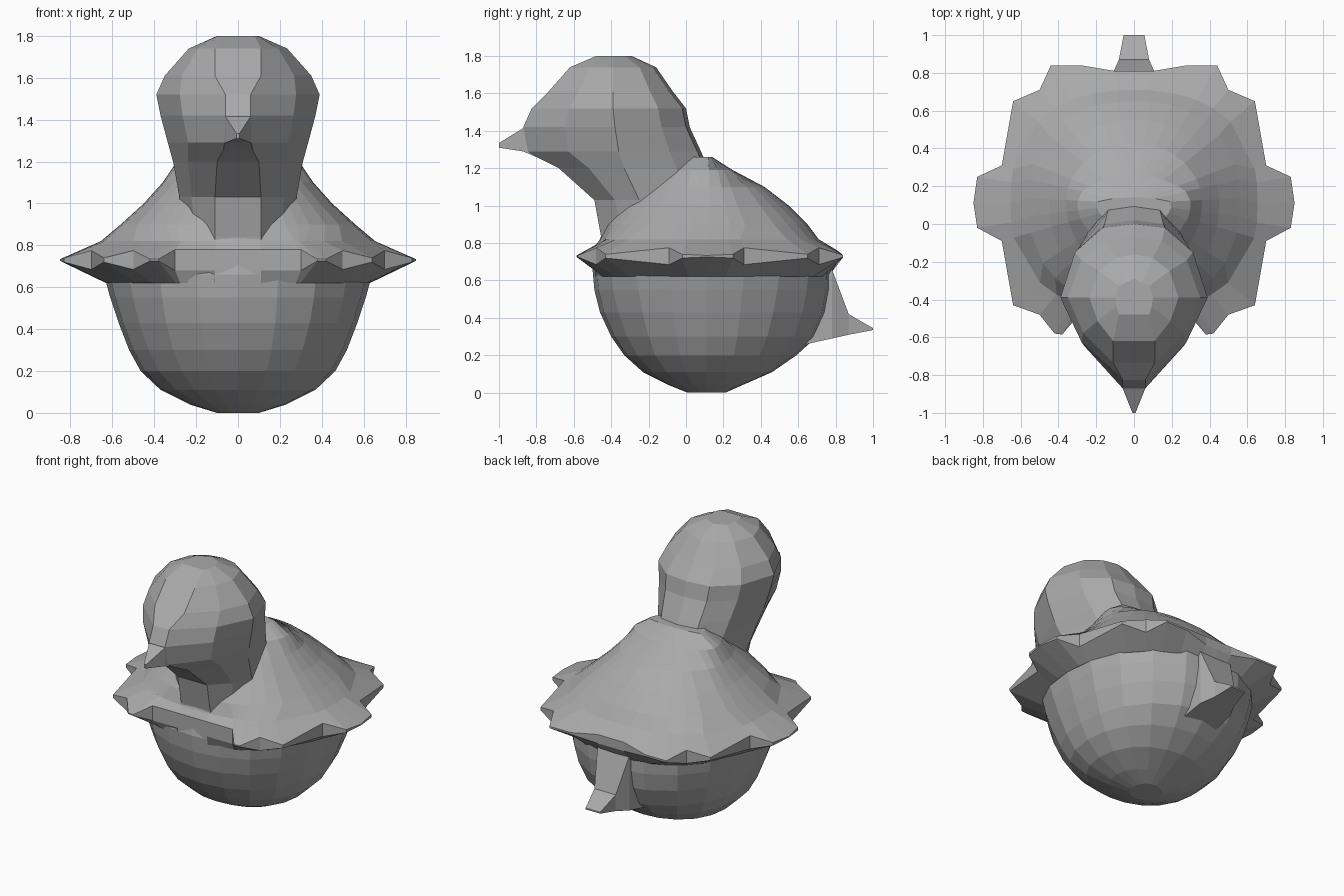
import bpy, bmesh, math

if "Cube" in bpy.data.objects:
    bpy.data.objects.remove(bpy.data.objects["Cube"])

mat = bpy.data.materials.new("plain grey")
mat.diffuse_color = (0.40, 0.40, 0.40, 1)
mat.use_nodes = True
mat.node_tree.nodes["Principled BSDF"].inputs["Base Color"].default_value = mat.diffuse_color


def loft(name, rings):
    """Skin closed rings of equal point count, cap both ends, flat faces."""
    bm = bmesh.new()
    vs = [[bm.verts.new(p) for p in ring] for ring in rings]
    n = len(vs[0])
    for a, b in zip(vs, vs[1:]):
        for i in range(n):
            j = (i + 1) % n
            bm.faces.new((a[i], a[j], b[j], b[i]))
    bm.faces.new(vs[0][::-1])
    bm.faces.new(vs[-1])
    bmesh.ops.remove_doubles(bm, verts=bm.verts[:], dist=0.0005)
    bmesh.ops.recalc_face_normals(bm, faces=bm.faces[:])
    me = bpy.data.meshes.new(name)
    bm.to_mesh(me)
    bm.free()
    me.materials.append(mat)
    ob = bpy.data.objects.new(name, me)
    bpy.context.collection.objects.link(ob)
    return ob


def mirrored(half):
    """Half outline from front centre to back centre -> full ring."""
    return half + [(-x, y, z) for x, y, z in half[-2:0:-1]]


CY = 0.11


def oval(ang, z, hw, yf, yb, p):
    """Point on a superellipse, angle measured from the front (-y)."""
    dx, dy = math.sin(ang), -math.cos(ang)
    b = (CY - yf) if dy < 0 else (yb - CY)
    r = (abs(dx / hw) ** p + abs(dy / b) ** p) ** (-1 / p)
    return (dx * r, CY + dy * r, z)


# round belly: height, half width, front y, back y
belly = [(0.0, .10, .01, .21), (.04, .23, -.09, .30), (.11, .37, -.23, .46),
         (.20, .465, -.33, .59), (.30, .52, -.40, .70), (.43, .57, -.46, .76),
         (.55, .61, -.49, .78), (.66, .64, -.50, .78), (.75, .60, -.48, .74)]
loft("belly", [mirrored([oval(math.pi * i / 10, *s, 2.15) for i in range(11)])
               for s in belly])

# folded wings and back: scalloped rim (x, y, half thickness) then upper rings
rim = [(0, -.49, .05), (.11, -.49, .05), (.30, -.49, .05), (.38, -.585, .004),
       (.42, -.58, .004), (.50, -.48, .045), (.64, -.43, .01), (.70, -.09, .045),
       (.83, -.02, .01), (.85, .11, .004), (.83, .25, .01), (.70, .31, .045),
       (.64, .65, .01), (.50, .71, .045), (.44, .84, .006), (.28, .84, .006),
       (.10, .81, .03), (0, .81, .03)]
actual = [math.atan2(x, CY - y) for x, y, t in rim]
mixed = [(a + math.pi * i / (len(rim) - 1)) / 2 for i, a in enumerate(actual)]
mantle = [(.82, .655, -.46, .71, 2.4), (.90, .56, -.43, .65, 2.3),
          (1.0, .45, -.36, .55, 2.2), (1.10, .36, -.25, .42, 2.1),
          (1.19, .30, -.13, .25, 2.1), (1.26, .20, -.02, .10 + .04, 2)]
rings = [[oval(a, .62, .63, -.49, .765, 2.2) for a in actual],
         [(x, y, .73 - t) for x, y, t in rim],
         [(x, y, .73 + t) for x, y, t in rim]]
rings += [[oval(a, *s) for a in (actual if k == 0 else mixed)]
          for k, s in enumerate(mantle)]
loft("wings_and_back", [mirrored(r) for r in rings])

# head and neck: height, front y, front half width, widest y, half width, back y
head = [(.78, -.45, .11, -.20, .24, .10), (.84, -.455, .11, -.20, .25, .12),
        (1.03, -.49, .11, -.25, .28, .15), (1.20, -.68, .10, -.33, .31, .12),
        (1.29, -.86, .05, -.36, .335, .08), (1.42, -.87, .06, -.38, .37, .02),
        (1.52, -.825, .06, -.39, .39, .00), (1.61, -.735, .11, -.39, .35, -.07),
        (1.74, -.62, .11, -.39, .235, -.16), (1.80, -.48, .08, -.39, .10, -.29)]


def head_ring(z, f, w0, ys, w, b):
    mid = (w0 + (w - w0) * .66, f + (ys - f) * .46, z)
    rear = (w * .80, ys + (b - ys) * .62, z)
    return mirrored([(0, f, z), (w0, f, z), mid, (w, ys, z), rear,
                     (w * .42, b - .02, z), (0, b, z)])


loft("head_and_neck", [head_ring(*s) for s in head])


# beak and tail: tapering wedges from box sections (y, top z, bottom z, half width)
def wedge(name, sections):
    loft(name, [[(-w, y, lo), (w, y, lo), (w, y, hi), (-w, y, hi)]
                for y, hi, lo, w in sections])


wedge("beak", [(-.80, 1.42, 1.26, .07), (-.87, 1.415, 1.29, .06),
               (-1.0, 1.335, 1.31, .008)])
wedge("tail", [(.60, .72, .25, .13), (.78, .66, .29, .12),
               (.87, .42, .31, .08), (1.0, .345, .335, .055)])
